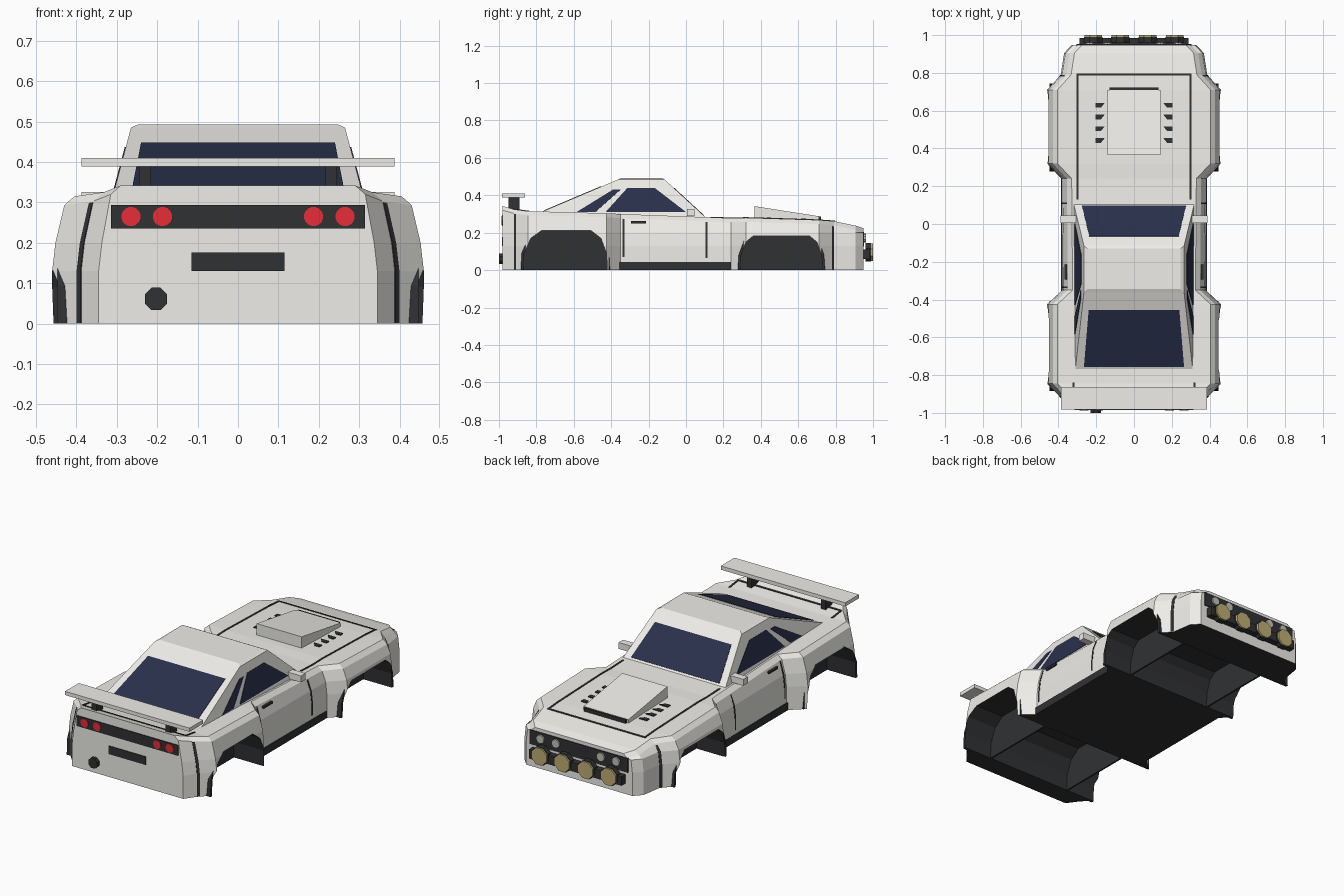
import bpy, bmesh
from math import sin, cos, pi
from mathutils import Vector

if "Cube" in bpy.data.objects:
    bpy.data.objects.remove(bpy.data.objects["Cube"])


def material(name, r, g, b):
    m = bpy.data.materials.new(name)
    m.diffuse_color = (r, g, b, 1)
    m.use_nodes = True
    m.node_tree.nodes["Principled BSDF"].inputs["Base Color"].default_value = m.diffuse_color
    return m


WHITE = material("paint", .86, .85, .81)
DARK = material("black_trim", .03, .031, .034)
GLASS = material("tinted_glass", .022, .03, .07)
RED = material("red_lens", .8, .025, .04)
GOLD = material("amber_lens", .52, .42, .17)
LENS = material("clear_lens", .55, .55, .5)


def loft(name, rings, *mats):
    """Bridge equal-length rings of points and cap both ends."""
    bm = bmesh.new()
    vs = [[bm.verts.new(p) for p in r] for r in rings]
    n = len(vs[0])
    for a, b in zip(vs, vs[1:]):
        for i in range(n):
            j = (i + 1) % n
            bm.faces.new((a[i], a[j], b[j], b[i]))
    bm.faces.new(vs[0])
    bm.faces.new(vs[-1])
    bmesh.ops.recalc_face_normals(bm, faces=bm.faces)
    me = bpy.data.meshes.new(name)
    bm.to_mesh(me)
    bm.free()
    for m in mats:
        me.materials.append(m)
    ob = bpy.data.objects.new(name, me)
    bpy.context.collection.objects.link(ob)
    return ob


def box(name, x0, x1, y0, y1, z0, z1, mat):
    return loft(name, [[(x0, y0, z), (x1, y0, z), (x1, y1, z), (x0, y1, z)] for z in (z0, z1)], mat)


def side_prism(name, profile, x0, x1, *mats):
    return loft(name, [[(x, y, z) for y, z in profile] for x in (x0, x1)], *mats)


def disc(name, x, z, r, y0, y1, mat, n=16):
    a = [2 * pi * (i + .5) / n for i in range(n)]
    return loft(name, [[(x + r * cos(t), y, z + r * sin(t)) for t in a] for y in (y0, y1)], mat)


def panel(name, pts, mat):
    p = [Vector(q) for q in pts]
    n = (p[1] - p[0]).cross(p[2] - p[0]).normalized() * .0025
    return loft(name, [[q - n for q in p], [q + n for q in p]], mat)


# Body stations: y, half width, deck height
STATIONS = [(-.98, .345, .342), (-.92, .388, .325), (-.845, .46, .315), (-.425, .46, .304),
            (-.35, .38, .300), (.24, .385, .278), (.32, .46, .280), (.71, .46, .268),
            (.79, .388, .262), (.905, .37, .238), (.948, .33, .224)]


def at(y):
    """Half width and deck height at y."""
    for a, b in zip(STATIONS, STATIONS[1:]):
        if a[0] <= y <= b[0]:
            t = (y - a[0]) / (b[0] - a[0])
            return a[1] + t * (b[1] - a[1]), a[2] + t * (b[2] - a[2])


def section(y, w, top, z0=0):
    half = [(w, z0), (w, .13), (w - .008, .20), (w - .03, top - .022), (w - .055, top)]
    return [(x, y, z) for x, z in half] + [(-x, y, z) for x, z in reversed(half)]


body = loft("body_shell", [section(*s) for s in STATIONS], WHITE, DARK)
for f in body.data.polygons:
    if f.normal.z < -.9:
        f.material_index = 1

# Wheel channels cut across the underside, with inner walls and dark arch trims
REAR = [(-.87, 0), (-.865, .09), (-.83, .17), (-.77, .213), (-.51, .213), (-.455, .17), (-.425, .09), (-.42, 0)]
FRONT = [(.29, 0), (.295, .08), (.32, .15), (.36, .183), (.66, .183), (.70, .15), (.725, .08), (.73, 0)]
for label, arch in (("rear", REAR), ("front", FRONT)):
    low = [(y, z if z else -.05) for y, z in arch]
    cut = side_prism("well_cutter", low, -.6, .6, WHITE, DARK)
    for f in cut.data.polygons:
        f.material_index = 1
    cut.hide_render = True
    mod = body.modifiers.new("well", 'BOOLEAN')
    mod.operation, mod.solver, mod.object = 'DIFFERENCE', 'EXACT', cut
    bpy.context.view_layer.objects.active = body
    bpy.ops.object.modifier_apply(modifier=mod.name)
    bpy.data.objects.remove(cut)
    cy = (arch[0][0] + arch[-1][0]) / 2
    trim = [(cy + (y - cy) * 1.06, z * 1.03) for y, z in arch] + arch[::-1]
    for s in (-1, 1):
        side_prism(label + "_inner_wall", arch, s * .26, s * .27, DARK)
        side_prism(label + "_arch_trim", trim, s * .39, s * .447, DARK)

# Vertical panel gaps on the flanks
for y, z0 in ((-.915, .002), (-.335, .07), (.11, .065), (.785, .002)):
    rings = [(y + d, *at(y + d)) for d in (-.005, .005)]
    loft("panel_gap", [section(a, w + .002, top - .004, z0) for a, w, top in rings], DARK)


# Gaps and vents that follow the deck
def deck_strip(name, x0, x1, y0, y1, mat, h=.003):
    ys = [y0] + [s[0] for s in STATIONS if y0 < s[0] < y1] + [y1]
    return loft(name, [[(x0, y, at(y)[1] - .01), (x1, y, at(y)[1] - .01),
                        (x1, y, at(y)[1] + h), (x0, y, at(y)[1] + h)] for y in ys], mat)


deck_strip("bonnet_gap_front", -.305, .305, .787, .797, DARK)
deck_strip("boot_gap", -.32, .32, -.925, -.915, DARK)
for s in (-1, 1):
    deck_strip("bonnet_gap_side", s * .295, s * .305, .13, .797, DARK)
    deck_strip("boot_gap_side", s * .315, s * .325, -.92, -.84, DARK)
    for i in range(4):
        y = .43 + .062 * i
        shape = [(.175, y), (.205, y), (.205, y + .025), (.155, y + .025)]
        loft("bonnet_louvre", [[(s * a, b, at(y)[1] + d) for a, b in shape] for d in (-.01, .004)], DARK)

# Bonnet scoop
side_prism("bonnet_scoop", [(.365, .25), (.365, .342), (.71, .288), (.71, .25)], -.14, .14, WHITE)
box("scoop_mouth", -.13, .13, .70, .722, .26, .287, DARK)


# Cabin
def cabin_ring(z, y0, y1, x):
    return [(-x, y0, z), (x, y0, z), (x, y1, z), (-x, y1, z)]


loft("cabin", [cabin_ring(.27, -.87, .118, .322), cabin_ring(.485, -.362, -.115, .265),
               cabin_ring(.493, -.345, -.13, .247)], WHITE)


def rear_z(y):
    return .27 + (y + .87) * .215 / .508


def front_z(y):
    return .27 + (.118 - y) * .215 / .233


def screen(name, zf, yb, yt, xb, xt):
    panel(name, [(-xb, yb, zf(yb)), (xb, yb, zf(yb)), (xt, yt, zf(yt)), (-xt, yt, zf(yt))], GLASS)


screen("rear_window", rear_z, -.755, -.455, .265, .24)
screen("windscreen", front_z, .095, -.065, .275, .237)
DOOR = [(-.43, .31), (0, .31), (-.165, .437), (-.315, .437)]
QUARTER = [(-.585, .31), (-.485, .31), (-.35, .43), (-.39, .43)]


def cabin_side(y, z):
    """Half width of the cabin flank, which is flat in z."""
    return .322 - (z - .27) * .057 / .215


for s in (-1, 1):
    for name, shape in (("door_window", DOOR), ("quarter_window", QUARTER)):
        panel(name, [(s * cabin_side(y, z), y, z) for y, z in shape], GLASS)
    # Mirrors, handles, skirts and spoiler struts
    box("mirror", s * .29, s * .388, .005, .045, .29, .326, WHITE)
    box("door_handle", s * .34, s * .367, -.295, -.215, .25, .262, DARK)
    box("side_skirt", s * .34, s * .386, -.37, .24, 0, .042, DARK)
    box("spoiler_strut", s * .215, s * .245, -.95, -.89, .31, .395, DARK)
    # Lamps, mirrored left and right
    for x in (.187, .265):
        disc("tail_light", s * x, .265, .024, -.987, -.97, RED)
    for x in (.14, .235):
        disc("headlight", s * x, .172, .024, .94, .962, LENS, 10)
    for x in (.073, .215):
        disc("rally_lamp_shell", s * x, .095, .053, .96, .99, DARK, 8)
        disc("rally_lamp_lens", s * x, .095, .05, .988, 1.0, GOLD, 8)

# Nose and tail details
box("spoiler", -.387, .387, -.983, -.862, .389, .41, WHITE)
box("grille", -.305, .305, .93, .953, .125, .205, DARK)
box("lamp_bar", -.288, .288, .93, .985, .06, .11, DARK)
box("tail_panel", -.315, .315, -.984, -.96, .235, .294, DARK)
box("plate_recess", -.115, .115, -.984, -.96, .13, .176, DARK)
disc("exhaust", -.203, .061, .03, -1.0, -.95, DARK, 8)
